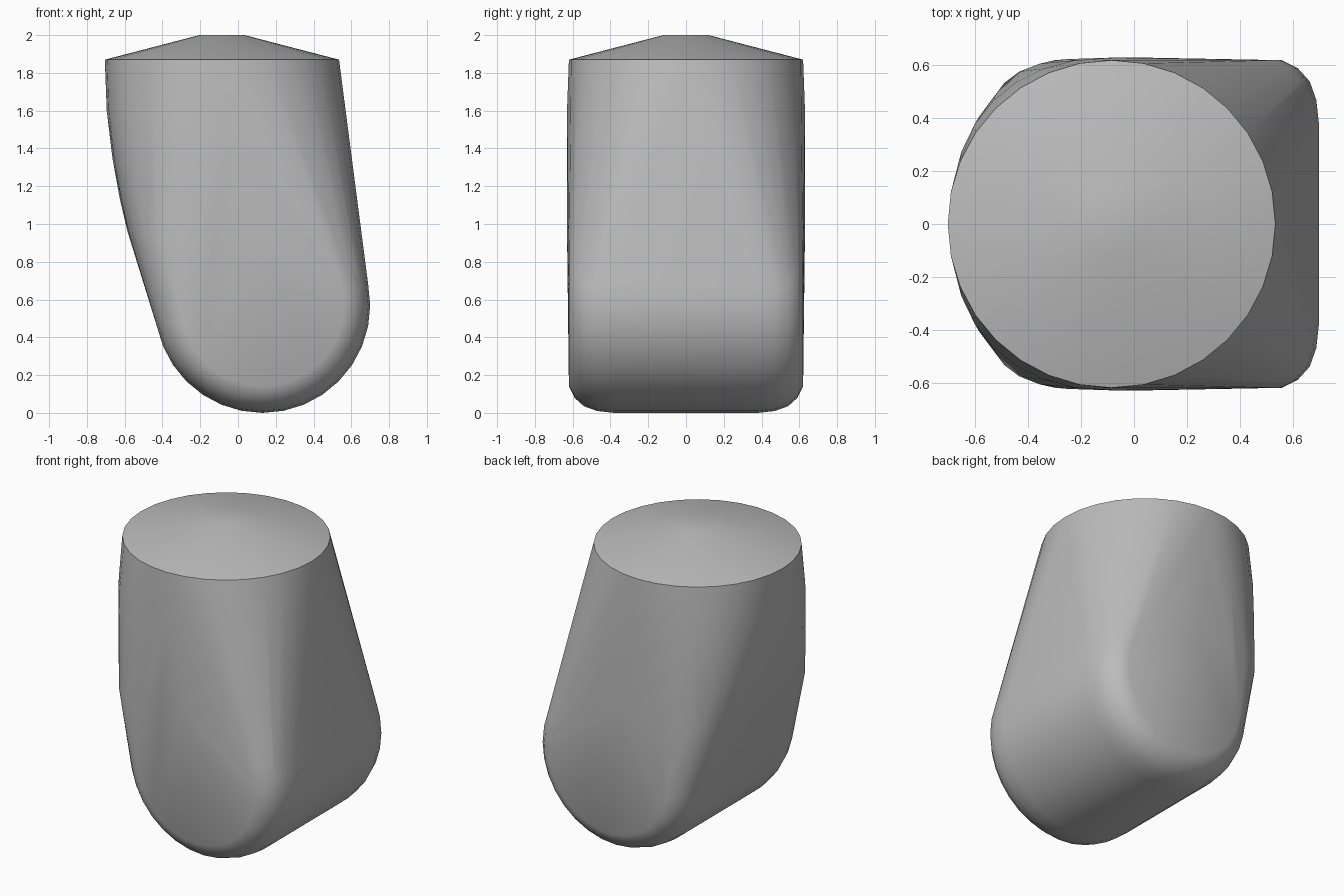
import bpy, bmesh, math

cube = bpy.data.objects.get("Cube")
if cube:
    bpy.data.objects.remove(cube, do_unlink=True)

grey = bpy.data.materials.new("plain grey")
grey.use_nodes = True
colour = (0.5, 0.5, 0.5, 1)
grey.diffuse_color = colour
grey.node_tree.nodes["Principled BSDF"].inputs["Base Color"].default_value = colour

TOP_X, TOP_R, RIM_Z = -0.085, 0.62, 1.87
BASE_X, BASE_R = 0.13, 0.57
SEGMENTS = 32


def circle(n):
    return [(math.cos(2 * math.pi * i / n), math.sin(2 * math.pi * i / n)) for i in range(n)]


def power(v, p):
    return math.copysign(abs(v) ** p, v)


points = []

# Round rim and the small flat crown of the shallow conical lid
for radius, z in ((TOP_R, RIM_Z), (0.12, 2.0)):
    points += [(TOP_X + radius * c, radius * s, z) for c, s in circle(SEGMENTS)]

# Rounded drum lying along y that forms the base
for radius, y in ((0.57, 0.38), (0.56, 0.47), (0.535, 0.54), (0.49, 0.59), (0.43, 0.62)):
    for c, s in circle(SEGMENTS):
        points += [(BASE_X + radius * c, side * y, BASE_R + radius * s) for side in (-1, 1)]

# Sections of the bulging side, blending from round to square
for left, z, squareness in ((-0.695, 1.6, 2.3), (-0.665, 1.35, 2.7),
                            (-0.625, 1.13, 3.3), (-0.585, 0.96, 4.2)):
    centre = left + TOP_R
    for c, s in circle(SEGMENTS):
        if c < 0.01:
            points.append((centre + TOP_R * power(c, 2 / squareness),
                           0.63 * power(s, 2 / squareness), z))

# Wrap all sections in one taut skin
bm = bmesh.new()
for p in points:
    bm.verts.new(p)
hull = bmesh.ops.convex_hull(bm, input=bm.verts[:])
loose = [v for v in bm.verts if not v.link_faces]
bmesh.ops.delete(bm, geom=loose, context='VERTS')
bmesh.ops.dissolve_limit(bm, angle_limit=math.radians(0.5), verts=bm.verts[:], edges=bm.edges[:])
bmesh.ops.recalc_face_normals(bm, faces=bm.faces[:])
mesh = bpy.data.meshes.new("capped_body")
bm.to_mesh(mesh)
bm.free()
mesh.materials.append(grey)

body = bpy.data.objects.new("capped_body", mesh)
bpy.context.collection.objects.link(body)
bpy.ops.object.select_all(action='DESELECT')
body.select_set(True)
bpy.context.view_layer.objects.active = body
bpy.ops.object.shade_smooth_by_angle(angle=math.radians(40))
